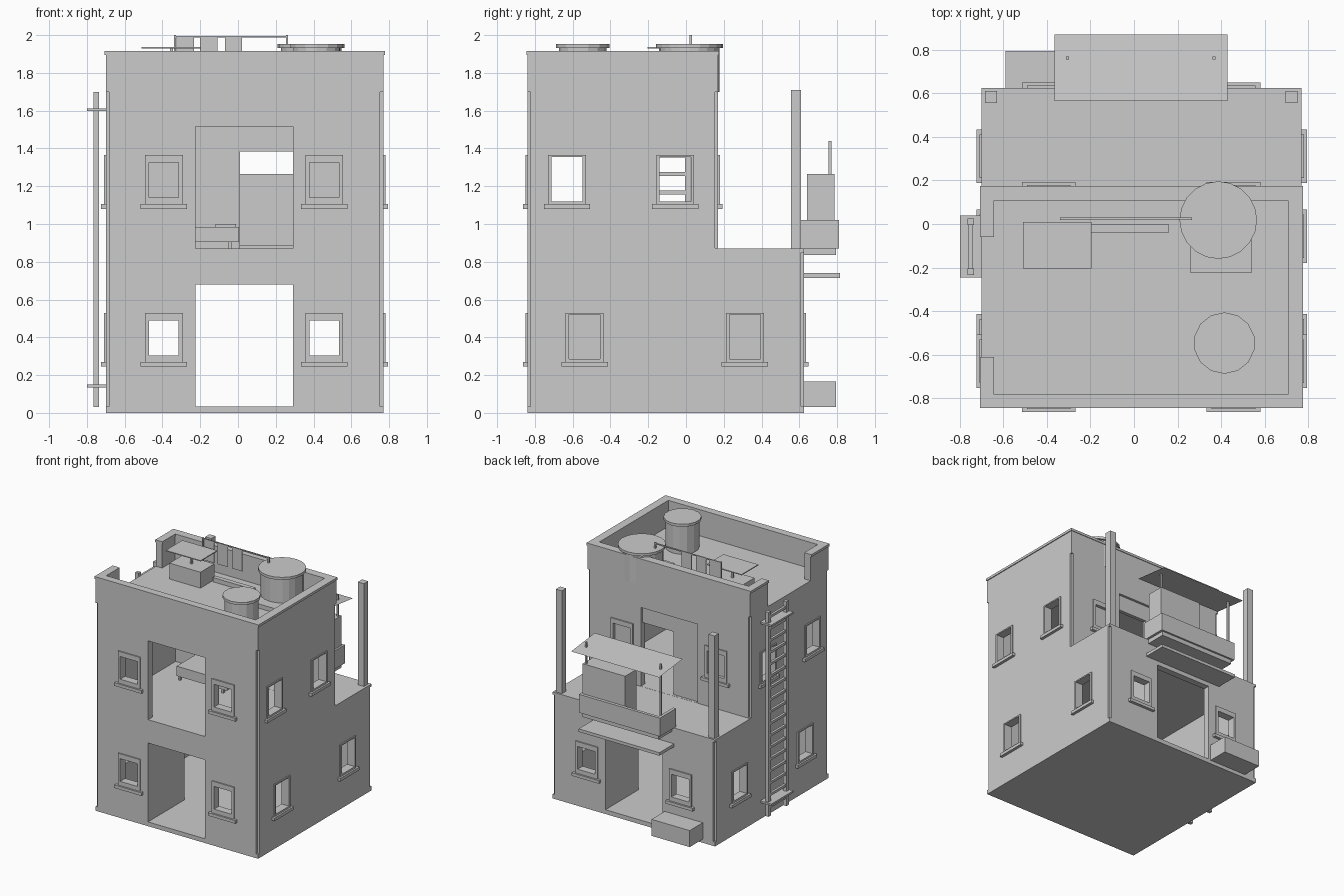
import bpy, bmesh, math
from mathutils import Matrix

plaster = bpy.data.materials.new("grey_plaster")
plaster.diffuse_color = (0.6, 0.6, 0.6, 1)


def finish(name, bm):
    bmesh.ops.recalc_face_normals(bm, faces=bm.faces)
    me = bpy.data.meshes.new(name)
    bm.to_mesh(me)
    bm.free()
    me.materials.append(plaster)
    ob = bpy.data.objects.new(name, me)
    bpy.context.scene.collection.objects.link(ob)
    return ob


def part(name, *boxes):
    """One object made of boxes given as x0, x1, y0, y1, z0, z1."""
    bm = bmesh.new()
    for x0, x1, y0, y1, z0, z1 in boxes:
        m = Matrix.Translation(((x0 + x1) / 2, (y0 + y1) / 2, (z0 + z1) / 2)) @ \
            Matrix.Diagonal((abs(x1 - x0), abs(y1 - y0), abs(z1 - z0), 1))
        bmesh.ops.create_cube(bm, size=1, matrix=m)
    return finish(name, bm)


def cut(target, *box):
    c = part("cutter", box)
    c.hide_render = True
    mod = target.modifiers.new("cut", 'BOOLEAN')
    mod.operation = 'DIFFERENCE'
    mod.solver = 'EXACT'
    mod.object = c
    bpy.context.view_layer.objects.active = target
    bpy.ops.object.modifier_apply(modifier=mod.name)
    bpy.data.objects.remove(c, do_unlink=True)


# Stepped house body: side profile swept across the width
L, R, F, B, UB = -0.70, 0.77, -0.84, 0.625, 0.17
bm = bmesh.new()
prof = [(F, 0), (B, 0), (B, 0.87), (UB, 0.87), (UB, 1.9), (F, 1.9)]
face = bm.faces.new([bm.verts.new((L, y, z)) for y, z in prof])
ext = bmesh.ops.extrude_face_region(bm, geom=[face])
bmesh.ops.translate(bm, vec=(R - L, 0, 0),
                    verts=[v for v in ext["geom"] if isinstance(v, bmesh.types.BMVert)])
house = finish("house_body", bm)

# Rooms, roof well and the gap in the parapet for the ladder
cut(house, -0.645, 0.71, -0.785, 0.57, 0.035, 0.83)
cut(house, -0.645, 0.71, -0.785, 0.115, 0.87, 1.655)
cut(house, -0.645, 0.71, -0.785, 0.11, 1.70, 2.1)
cut(house, -0.9, -0.6, -0.61, -0.06, 1.70, 2.1)

# Doorways
cut(house, -0.225, 0.29, -1, 1, 0.035, 0.68)
cut(house, -0.225, 0.29, -1, 0.4, 0.871, 1.515)

# Recessed grooves on the vertical corners
e = 0.017
for x0, x1 in ((L - 0.1, L + e), (R - e, R + 0.1)):
    cut(house, x0, x1, F - 0.1, F + e, 0.035, 1.70)
    cut(house, x0, x1, B - e, B + 0.1, 0.035, 0.85)
    cut(house, x0, x1, UB - e, UB + 0.1, 0.872, 1.70)


def window(name, side, u, z, half, low, high):
    """Frame and sill around an opening centred at u on one wall; z is the sill underside."""
    wall = {"front": F, "back": B, "upper_back": UB, "left": L, "right": R}[side]
    out = -1 if side in ("front", "left") else 1

    def place(u0, u1, d0, d1, z0, z1):
        a, b = sorted((wall + out * d0, wall + out * d1))
        if side in ("left", "right"):
            return (a, b, u0, u1, z0, z1)
        return (u0, u1, a, b, z0, z1)

    part(name,
         place(u - 0.1, u - half, -0.02, 0.01, z + 0.025, z + 0.285),
         place(u + half, u + 0.1, -0.02, 0.01, z + 0.025, z + 0.285),
         place(u - half, u + half, -0.02, 0.01, z + 0.025, z + low),
         place(u - half, u + half, -0.02, 0.01, z + high, z + 0.285),
         place(u - 0.123, u + 0.123, -0.02, 0.024, z, z + 0.025))


# Windows on front and back
for u in (-0.392, 0.457):
    cut(house, u - 0.078, u + 0.078, -1, 1, 0.305, 0.49)
    cut(house, u - 0.078, u + 0.078, -1, -0.7, 1.14, 1.325)
    cut(house, u - 0.078, u + 0.078, 0.05, 0.3, 1.14, 1.325)
    part("closed_shutter", (u - 0.09, u + 0.09, 0.11, 0.155, 1.13, 1.335))
    for side, z in (("front", 0.245), ("front", 1.08), ("back", 0.245), ("upper_back", 1.08)):
        window(side + "_window_frame", side, u, z, 0.078, 0.06, 0.245)

# Windows on both sides
for u, z in ((-0.537, 0.245), (0.312, 0.245), (-0.63, 1.08), (-0.057, 1.08)):
    cut(house, -1, 1, u - 0.083, u + 0.083, z + 0.04, z + 0.275)
    for side in ("left", "right"):
        window(side + "_window_frame", side, u, z, 0.083, 0.04, 0.275)

# Inner partitions beside the ground floor passage
part("front_partition", (-0.265, -0.226, -0.79, -0.37, 0.035, 0.83))
part("back_partition", (0.291, 0.33, 0.2, 0.58, 0.035, 0.83))

# Terrace door: fixed panel and lintel leaving a narrow opening
part("terrace_door_panel", (-0.225, 0.01, 0.12, 0.15, 0.87, 1.515),
     (0.01, 0.29, 0.12, 0.15, 1.385, 1.515))

# Coping on the parapet and a thin string course below it
part("parapet_coping", (L - 0.007, R + 0.007, F - 0.005, -0.783, 1.895, 1.915),
     (L - 0.007, R + 0.007, 0.108, UB + 0.005, 1.895, 1.915),
     (0.708, R + 0.007, -0.783, 0.108, 1.895, 1.915),
     (L - 0.007, -0.643, -0.783, -0.61, 1.895, 1.915),
     (L - 0.007, -0.643, -0.06, 0.108, 1.895, 1.915))

# Terrace corner posts
for x in (-0.685, 0.695):
    part("terrace_post", (x, x + 0.055, 0.555, 0.61, 0.87, 1.71))

# Balcony: floor and open-topped rail
part("balcony_floor", (-0.31, 0.38, 0.62, 0.795, 0.835, 0.885))
part("balcony_rail", (-0.33, 0.40, 0.785, 0.81, 0.87, 1.02),
     (-0.33, -0.305, 0.6, 0.785, 0.87, 1.02), (0.375, 0.40, 0.6, 0.785, 0.87, 1.02))
part("balcony_cabinet", (0.0, 0.385, 0.64, 0.785, 0.88, 1.265))
for x in (-0.305, 0.367):
    part("canopy_pole", (x - 0.007, x + 0.007, 0.755, 0.769, 0.9, 1.44))
bm = bmesh.new()
bm.faces.new([bm.verts.new(p) for p in ((-0.365, 0.565, 1.42), (0.43, 0.565, 1.42),
                                        (0.43, 0.87, 1.385), (-0.365, 0.87, 1.385))])
finish("balcony_canopy", bm)

# Back door awning and low step box
part("door_awning", (-0.33, 0.40, 0.615, 0.815, 0.715, 0.74))
part("step_box", (-0.59, -0.245, 0.615, 0.795, 0.03, 0.165))

# Bed in the upper room
part("bed", (-0.45, 0.005, -0.15, 0.1, 0.905, 0.985),
     (-0.12, -0.01, -0.1, 0.05, 0.985, 1.0),
     (-0.05, -0.035, -0.14, -0.12, 0.87, 0.905), (-0.05, -0.035, 0.07, 0.09, 0.87, 0.905),
     (-0.44, -0.425, -0.14, -0.12, 0.87, 0.905), (-0.44, -0.425, 0.07, 0.09, 0.87, 0.905))

# Wall ladder with brackets
rungs = [(-0.76, -0.74, -0.22, 0.01, 0.09 + i * 0.097, 0.11 + i * 0.097) for i in range(17)]
part("wall_ladder", (-0.765, -0.735, -0.235, -0.205, 0.03, 1.70),
     (-0.765, -0.735, -0.005, 0.025, 0.03, 1.70), *rungs)
for z in (0.135, 1.597):
    part("ladder_bracket", (-0.8, -0.69, -0.245, 0.04, z, z + 0.015))


# Water tanks with lids
def tank(name, x, y, r, lid, sides):
    bm = bmesh.new()
    for rad, z0, z1 in ((r, 1.70, 1.932), (lid, 1.932, 1.953)):
        bmesh.ops.create_cone(bm, cap_ends=True, segments=sides, radius1=rad, radius2=rad,
                              depth=z1 - z0, matrix=Matrix.Translation((x, y, (z0 + z1) / 2)))
    finish(name, bm)


tank("large_water_tank", 0.387, 0.018, 0.16, 0.178, 20)
tank("small_water_tank", 0.415, -0.547, 0.125, 0.141, 14)
part("tank_plinth", (0.26, 0.54, -0.225, 0.1, 1.69, 1.735))

# Roof box with raised cover, and a plank
part("roof_box", (-0.49, -0.21, -0.185, -0.005, 1.69, 1.83))
part("roof_box_cover", (-0.51, -0.195, -0.205, 0.01, 1.93, 1.937),
     (-0.36, -0.345, -0.105, -0.09, 1.82, 1.932))
part("roof_plank", (-0.2, 0.16, -0.04, -0.003, 1.69, 1.735))

# Clothes line with hanging laundry
part("clothes_line", (-0.34, -0.328, 0.019, 0.031, 1.69, 2.0),
     (0.254, 0.266, 0.019, 0.031, 1.69, 2.0), (-0.334, 0.26, 0.021, 0.029, 1.987, 1.996))
for x in (-0.325, -0.2, -0.07):
    part("laundry", (x, x + 0.092, 0.022, 0.028, 1.82, 1.988))
